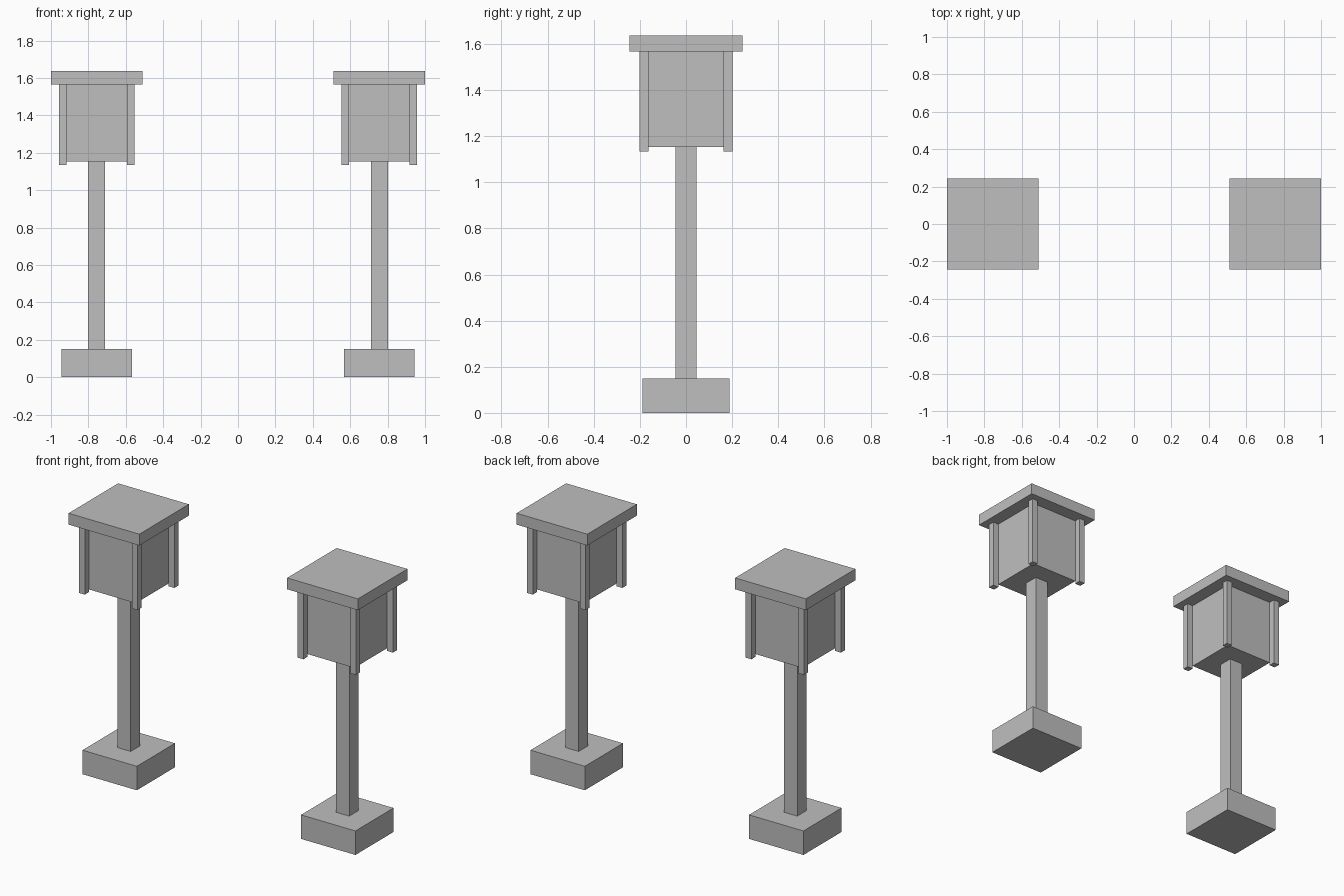
import bpy

# Remove the default object
cube = bpy.data.objects.get("Cube")
if cube:
    bpy.data.objects.remove(cube, do_unlink=True)

# Single plain grey
grey = bpy.data.materials.new("plain_grey")
grey.use_nodes = True
colour = (0.52, 0.52, 0.52, 1)
grey.diffuse_color = colour
grey.node_tree.nodes["Principled BSDF"].inputs["Base Color"].default_value = colour


def block(name, x, y, half, bottom, top):
    """Square upright block centred on x, y."""
    bpy.ops.mesh.primitive_cube_add(size=1, location=(x, y, (bottom + top) / 2))
    obj = bpy.context.object
    obj.name = name
    obj.scale = (2 * half, 2 * half, top - bottom)
    bpy.ops.object.transform_apply(location=False, rotation=False, scale=True)
    obj.data.materials.append(grey)


SPACING = 0.7555   # lamp centre from the middle
CORNER = 0.182     # corner strut centre from the lamp axis

for side, sign in (("left", 1), ("right", -1)):
    x = sign * SPACING
    # Footing and pole
    block(f"{side}_base", x, 0, 0.188, 0, 0.15)
    block(f"{side}_pole", x, 0, 0.0455, 0.15, 1.152)
    # Lantern box with a flat roof
    block(f"{side}_lantern", x, 0, 0.1625, 1.152, 1.566)
    block(f"{side}_roof", x, 0, 0.2445, 1.566, 1.637)
    # Struts standing outside the four lantern corners
    for depth, sy in (("front", -1), ("back", 1)):
        for flank, sx in (("left", 1), ("right", -1)):
            block(f"{side}_{depth}_{flank}_strut",
                  x + sx * CORNER, sy * CORNER, 0.0195, 1.134, 1.566)
